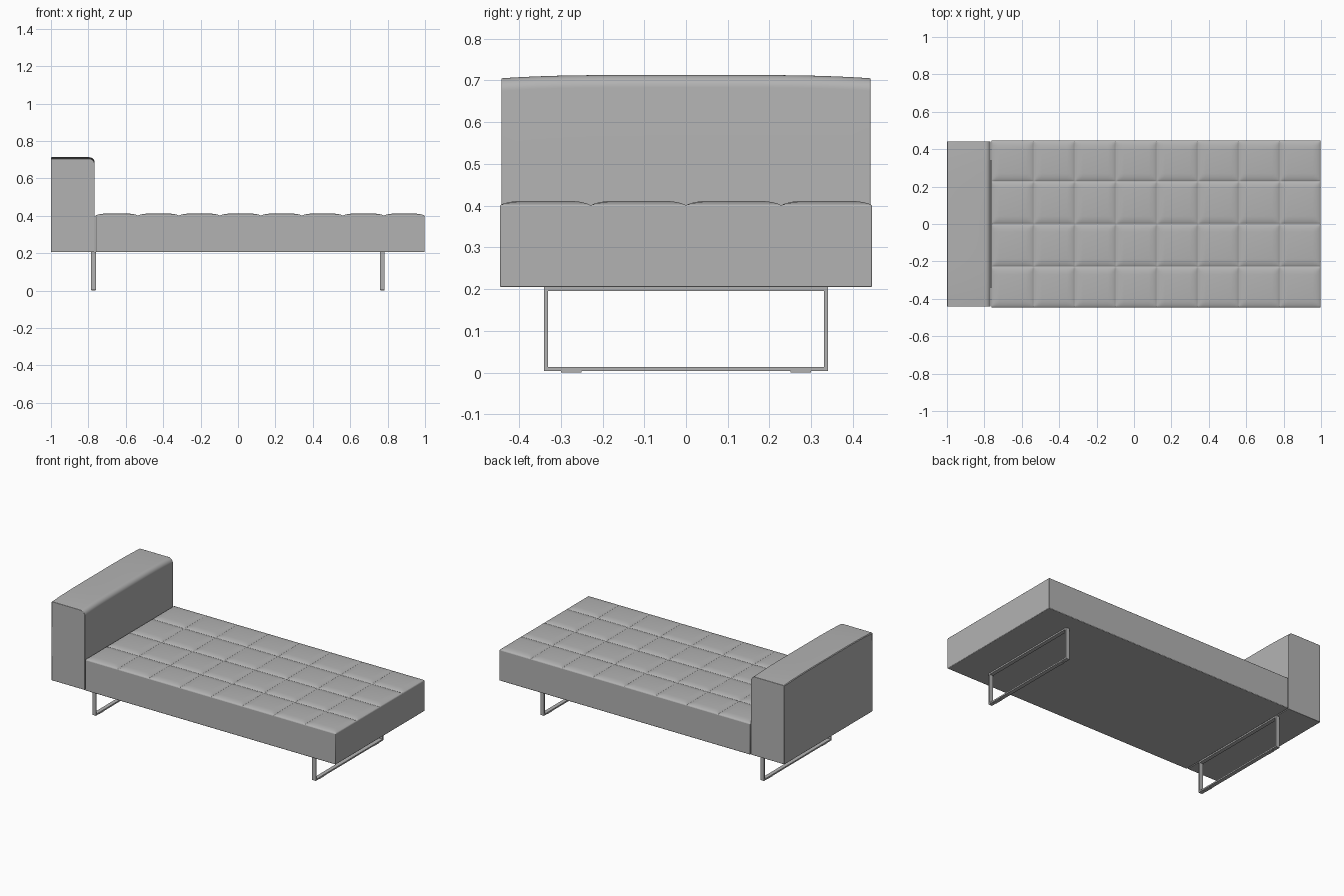
import bpy, bmesh, math

cube = bpy.data.objects.get("Cube")
if cube:
    bpy.data.objects.remove(cube, do_unlink=True)

grey = bpy.data.materials.new("warm_grey")
grey.use_nodes = True
COLOUR = (0.45, 0.45, 0.45, 1)
grey.diffuse_color = COLOUR
grey.node_tree.nodes["Principled BSDF"].inputs["Base Color"].default_value = COLOUR


def finish(name, bm, bevel=0.0, segments=2, smooth=True):
    bmesh.ops.recalc_face_normals(bm, faces=bm.faces)
    mesh = bpy.data.meshes.new(name)
    bm.to_mesh(mesh)
    bm.free()
    mesh.materials.append(grey)
    obj = bpy.data.objects.new(name, mesh)
    bpy.context.collection.objects.link(obj)
    if bevel:
        mod = obj.modifiers.new("soft_edges", "BEVEL")
        mod.width, mod.segments = bevel, segments
        mod.limit_method, mod.angle_limit = "ANGLE", math.radians(50)
    if smooth:
        bpy.ops.object.select_all(action="DESELECT")
        obj.select_set(True)
        bpy.context.view_layer.objects.active = obj
        bpy.ops.object.shade_smooth_by_angle(angle=math.radians(40))
    return obj


def add_box(bm, x0, x1, y0, y1, z0, z1):
    verts = bmesh.ops.create_cube(bm, size=1)["verts"]
    for v in verts:
        v.co = ((x0 + x1) / 2 + v.co.x * (x1 - x0),
                (y0 + y1) / 2 + v.co.y * (y1 - y0),
                (z0 + z1) / 2 + v.co.z * (z1 - z0))


# Tufted mattress: a grid of pillows that dip to each seam
BOTTOM, TOP = 0.205, 0.411
DIP = [(0, 0.011), (0.004, 0.008), (0.012, 0.005), (0.025, 0.002), (0.042, 0)]


def stations(seams):
    """Positions along one axis, each with its drop below the pillow top."""
    result = {}
    for i, s in enumerate(seams):
        for offset, drop in DIP:
            if i < len(seams) - 1:
                result[s + offset] = drop
            if i > 0:
                result[s - offset] = drop
    return sorted(result.items())


xs = stations([-0.762] + [-0.535 + 0.2192 * i for i in range(7)] + [0.998])
ys = stations([-0.446, -0.228, 0, 0.228, 0.446])
bm = bmesh.new()
grid = [[bm.verts.new((x, y, TOP - max(dx, dy))) for y, dy in ys] for x, dx in xs]
for a, b in zip(grid, grid[1:]):
    for j in range(len(ys) - 1):
        bm.faces.new((a[j], b[j], b[j + 1], a[j + 1]))
rim = [e for e in bm.edges if e.is_boundary]
wall = bmesh.ops.extrude_edge_only(bm, edges=rim)["geom"]
for v in wall:
    if isinstance(v, bmesh.types.BMVert):
        v.co.z = BOTTOM
bmesh.ops.contextual_create(
    bm, geom=[e for e in wall if isinstance(e, bmesh.types.BMEdge) and e.is_boundary])
finish("mattress", bm, 0.003)

# Headrest: rounded profile swept across the width with a crowned top
X0, X1, R = -1.0, -0.766, 0.03
profile = [(X0, BOTTOM), (X1, BOTTOM)]
for i in range(9):
    t = math.pi / 2 * i / 8
    profile.append((X1 - R + R * math.cos(t), 0.705 - R + R * math.sin(t)))
profile += [(X0 + 0.004, 0.705), (X0, 0.701)]
bm = bmesh.new()
rings = []
for i in range(21):
    y = -0.442 + 0.884 * i / 20
    crown = 0.008 * (1 - (abs(y) / 0.442) ** 4)
    rings.append([bm.verts.new((x, y, z + (crown if z > 0.5 else 0))) for x, z in profile])
n = len(profile)
for a, b in zip(rings, rings[1:]):
    for k in range(n):
        bm.faces.new((a[k], a[(k + 1) % n], b[(k + 1) % n], b[k]))
bm.faces.new(rings[0])
bm.faces.new(rings[-1])
finish("headrest", bm, 0.002)

# Sled legs: flat-bar rectangular hoops with foot pads
HALF, BAR, LOW, HIGH = 0.34, 0.009, 0.004, 0.205
for name, x in (("head_leg", -0.773), ("foot_leg", 0.772)):
    bm = bmesh.new()
    hoops = []
    for dx in (-0.0125, 0.0125):
        for inset in (0, BAR):
            h, lo, hi = HALF - inset, LOW + inset, HIGH - inset
            hoops.append([bm.verts.new((x + dx, y, z))
                          for y, z in ((-h, lo), (h, lo), (h, hi), (-h, hi))])
    outer_a, inner_a, outer_b, inner_b = hoops
    for p, q in ((outer_a, inner_a), (inner_a, inner_b), (inner_b, outer_b), (outer_b, outer_a)):
        for k in range(4):
            m = (k + 1) % 4
            bm.faces.new((p[k], p[m], q[m], q[k]))
    finish(name, bm, smooth=False)

    bm = bmesh.new()
    for y in (-0.275, 0.275):
        add_box(bm, x - 0.01, x + 0.01, y - 0.025, y + 0.025, 0, LOW)
    finish(name + "_pads", bm, smooth=False)
